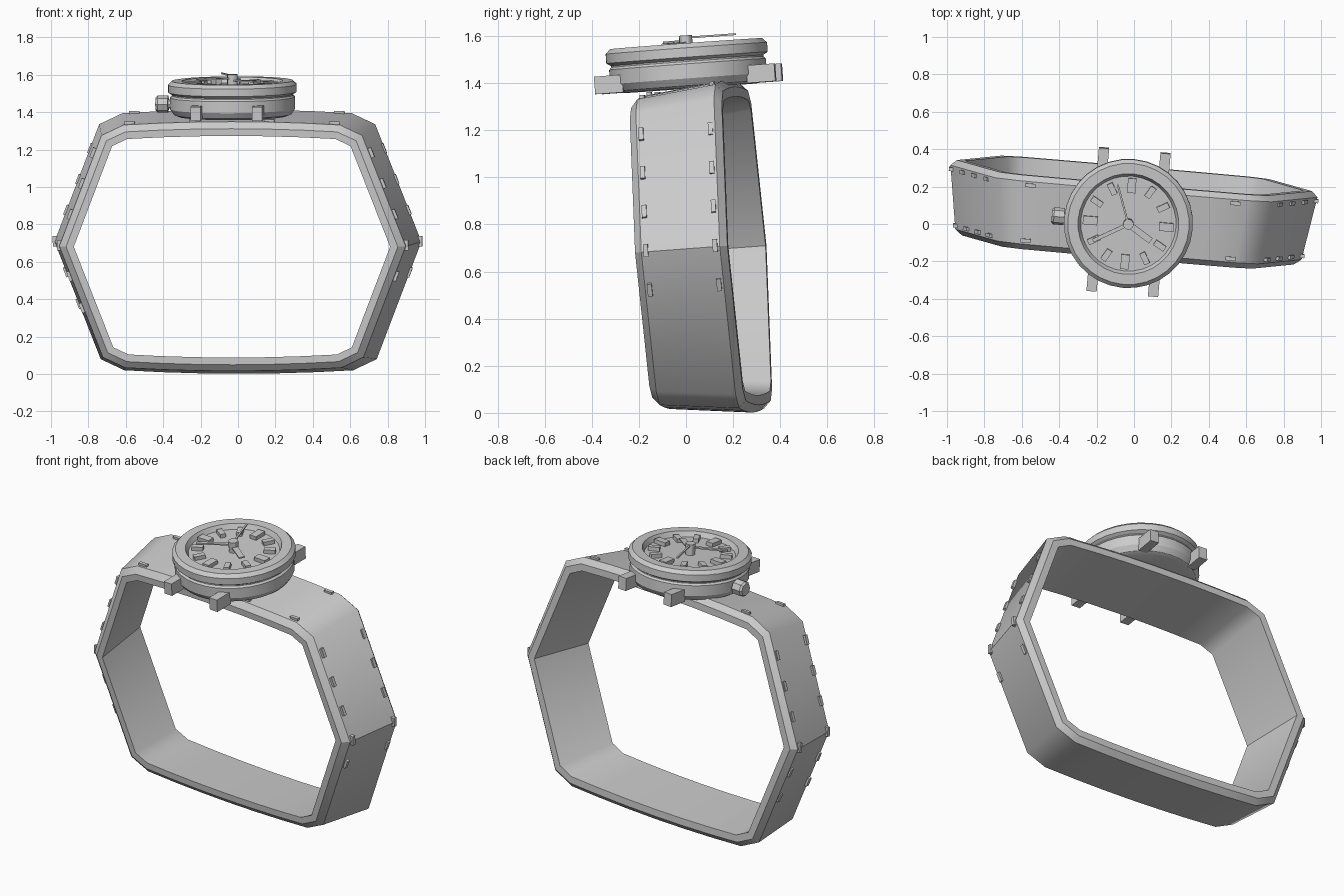
import bpy, bmesh, math
from mathutils import Matrix, Vector

if "Cube" in bpy.data.objects:
    bpy.data.objects.remove(bpy.data.objects["Cube"])

grey = bpy.data.materials.new("grey")
grey.diffuse_color = (0.6, 0.6, 0.6, 1)
grey.use_nodes = True
grey.node_tree.nodes["Principled BSDF"].inputs["Base Color"].default_value = grey.diffuse_color

TILT = Matrix.Rotation(math.radians(-5), 4, 'Z') @ Matrix.Rotation(math.radians(4.2), 4, 'X')
STRAP = Matrix.Translation((-0.015, 0.06, 0.695)) @ TILT
HEAD = Matrix.Translation((-0.03, 0.0, 1.568)) @ TILT


def finish(name, bm, frame, smooth=None):
    bmesh.ops.recalc_face_normals(bm, faces=bm.faces[:])
    me = bpy.data.meshes.new(name)
    bm.to_mesh(me)
    bm.free()
    me.materials.append(grey)
    ob = bpy.data.objects.new(name, me)
    bpy.context.collection.objects.link(ob)
    ob.matrix_world = frame
    if smooth:
        bpy.context.view_layer.objects.active = ob
        ob.select_set(True)
        bpy.ops.object.shade_smooth_by_angle(angle=math.radians(smooth))
        ob.select_set(False)
    return ob


def add_box(bm, size, mat):
    bmesh.ops.create_cube(bm, size=1, matrix=mat @ Matrix.Diagonal((*size, 1)))


def lathe(name, profile, frame, sides=32, smooth=30):
    # closed ring or solid from (radius, height) points
    bm = bmesh.new()
    rings = []
    for r, z in profile:
        rings.append([bm.verts.new((r * math.cos(2 * math.pi * i / sides),
                                    r * math.sin(2 * math.pi * i / sides), z)) for i in range(sides)])
    for a, b in zip(rings, rings[1:]):
        for i in range(sides):
            j = (i + 1) % sides
            bm.faces.new((a[i], a[j], b[j], b[i]))
    bm.faces.new(rings[0])
    bm.faces.new(rings[-1])
    return finish(name, bm, frame, smooth)


# strap: bowed hexagonal loop, widening to the back, outer edges chamfered
def bow(x):
    return 0.67 + 0.018 * (1 - (x / 0.597) ** 2)


quarter = [(0.957, 0), (0.72, 0.612)] + [(x, bow(x)) for x in (0.597, 0.4, 0.2)]
top = quarter + [(0, bow(0))] + [(-x, z) for x, z in reversed(quarter)]
outer = [Vector(p) for p in top + [(x, -z) for x, z in reversed(top[1:-1])]]
N = len(outer)


def inset(d):
    pts = []
    for i, p in enumerate(outer):
        a = (p - outer[i - 1]).normalized()
        b = (outer[(i + 1) % N] - p).normalized()
        na, nb = Vector((-a.y, a.x)), Vector((-b.y, b.x))
        m = (na + nb).normalized()
        pts.append(p + m * d / m.dot(na))
    return pts


bm = bmesh.new()
section = [(0, -0.17), (0, 0.17), (0.033, 0.2), (0.073, 0.2), (0.073, -0.2), (0.033, -0.2)]
loops = []
for d, y in section:
    s = 1 + 0.17 * y
    loops.append([bm.verts.new((p.x * s, y, p.y * s)) for p in inset(d)])
for k, a in enumerate(loops):
    b = loops[(k + 1) % len(loops)]
    for i in range(N):
        j = (i + 1) % N
        bm.faces.new((a[i], a[j], b[j], b[i])).smooth = True
for e in bm.edges:
    v, w = e.verts
    crosswise = abs(v.co.y - w.co.y) > 0.01
    e.smooth = crosswise and abs(v.co.x) < 0.8
finish("strap", bm, STRAP)

# stitches along both edges of the strap
bm = bmesh.new()
for y in (-0.15, 0.15):
    s = 1 + 0.17 * y
    for x in (-0.55, -0.2, 0.2, 0.55):
        add_box(bm, (0.055, 0.02, 0.024), Matrix.Translation((x, y, bow(x) * s)))
    for side in (-1, 1):
        for z in (0.5, 0.335, 0.17, 0.005, -0.16, -0.33):
            if side == 1 and z < -0.3:
                continue
            x = side * (0.957 - abs(z) * 0.387) * s
            lean = 0 if abs(z) < 0.05 else -side * math.copysign(0.37, z)
            add_box(bm, (0.024, 0.02, 0.055),
                    Matrix.Translation((x, y, z)) @ Matrix.Rotation(lean, 4, 'Y'))
finish("stitches", bm, STRAP)

# watch case, bezel with recessed dial
lathe("case", [(0.29, -0.19), (0.315, -0.18), (0.335, -0.15), (0.335, -0.088), (0.325, -0.078),
               (0.325, -0.06)], HEAD)
lathe("bezel", [(0.325, -0.072), (0.345, -0.06), (0.345, -0.02), (0.325, 0), (0.27, 0),
                (0.255, -0.03)], HEAD)

# lugs
bm = bmesh.new()
for x in (-0.165, 0.165):
    for y in (-0.325, 0.325):
        add_box(bm, (0.055, 0.12, 0.075), Matrix.Translation((x, y, -0.15)))
finish("lugs", bm, HEAD)

# crown
lathe("crown", [(0.025, 0.32), (0.025, 0.345), (0.046, 0.345), (0.046, 0.4), (0.036, 0.412)],
      HEAD @ Matrix.Translation((0, 0, -0.125)) @ Matrix.Rotation(-math.pi / 2, 4, 'Y'), 8, None)

# hour markers, larger at the quarters
bm = bmesh.new()
for i in range(12):
    w, l = (0.045, 0.078) if i % 3 == 0 else (0.032, 0.065)
    add_box(bm, (w, l, 0.03), Matrix.Rotation(i * math.pi / 6, 4, 'Z') @ Matrix.Translation((0, 0.205, -0.022)))
finish("hour_markers", bm, HEAD)

# hands and centre pin
for name, angle, w, l, z in (("hour_hand", -122, 0.034, 0.15, 0.002), ("minute_hand", 120, 0.02, 0.21, 0.012),
                             ("second_hand", 20, 0.01, 0.22, 0.025)):
    bm = bmesh.new()
    add_box(bm, (w, l, 0.008), Matrix.Rotation(math.radians(angle), 4, 'Z') @ Matrix.Translation((0, l / 2, z)))
    finish(name, bm, HEAD)
lathe("centre_pin", [(0.028, -0.03), (0.028, 0.035)], HEAD, 12)
